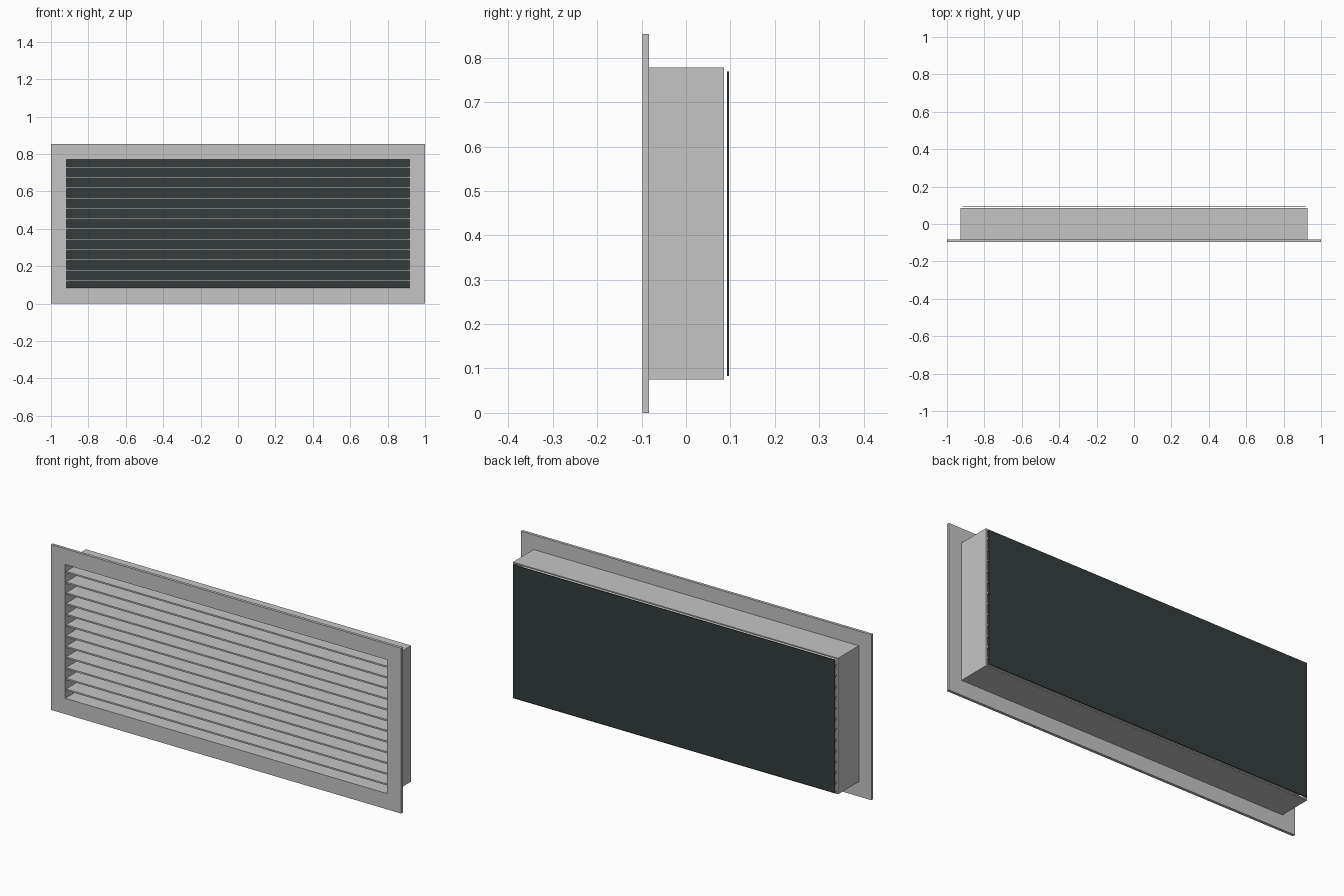
import bpy
import bmesh

if "Cube" in bpy.data.objects:
    bpy.data.objects.remove(bpy.data.objects["Cube"])

H = 0.853            # overall height
ZC = H / 2           # height of the centre line
OPEN_X, OPEN_Z = 0.918, 0.345   # half size of the opening


def material(name, rgb):
    m = bpy.data.materials.new(name)
    m.diffuse_color = (*rgb, 1)
    m.use_nodes = True
    m.node_tree.nodes["Principled BSDF"].inputs["Base Color"].default_value = m.diffuse_color
    return m


grey = material("light grey metal", (0.55, 0.56, 0.55))
dark = material("dark charcoal", (0.036, 0.046, 0.046))


def add_object(name, bm, mat):
    bmesh.ops.recalc_face_normals(bm, faces=bm.faces)
    mesh = bpy.data.meshes.new(name)
    bm.to_mesh(mesh)
    bm.free()
    mesh.materials.append(mat)
    ob = bpy.data.objects.new(name, mesh)
    bpy.context.collection.objects.link(ob)
    return ob


def box(name, hx, y0, y1, z0, z1, mat):
    bm = bmesh.new()
    bmesh.ops.create_cube(bm, size=1)
    for v in bm.verts:
        v.co.x *= 2 * hx
        v.co.y = y0 if v.co.y < 0 else y1
        v.co.z = z0 if v.co.z < 0 else z1
    return add_object(name, bm, mat)


def ring(name, outer, inner, y0, y1, mat):
    """Rectangular tube along y, from outer and inner half sizes."""
    bm = bmesh.new()
    corners = [(-1, -1), (1, -1), (1, 1), (-1, 1)]
    loops = [[bm.verts.new((sx * hx, y, ZC + sz * hz)) for sx, sz in corners]
             for (hx, hz), y in ((outer, y0), (outer, y1), (inner, y1), (inner, y0))]
    for i in range(4):
        a, b = loops[i], loops[(i + 1) % 4]
        for j in range(4):
            k = (j + 1) % 4
            bm.faces.new((a[j], a[k], b[k], b[j]))
    return add_object(name, bm, mat)


# Flat front flange and the sleeve behind it
ring("front_frame", (1.0, ZC), (OPEN_X, OPEN_Z), -0.0975, -0.083, grey)
ring("wall_sleeve", (0.928, 0.351), (OPEN_X, OPEN_Z), -0.083, 0.086, grey)

# Twelve level slats across the opening
for i in range(12):
    z = ZC + (i - 5.5) * 0.0552
    box(f"slat_{i + 1}", OPEN_X, -0.09, 0.085, z - 0.004, z + 0.004, grey)

# Dark sheet just behind the sleeve
box("back_sheet", OPEN_X, 0.0925, 0.0965, ZC - 0.343, ZC + 0.343, dark)
